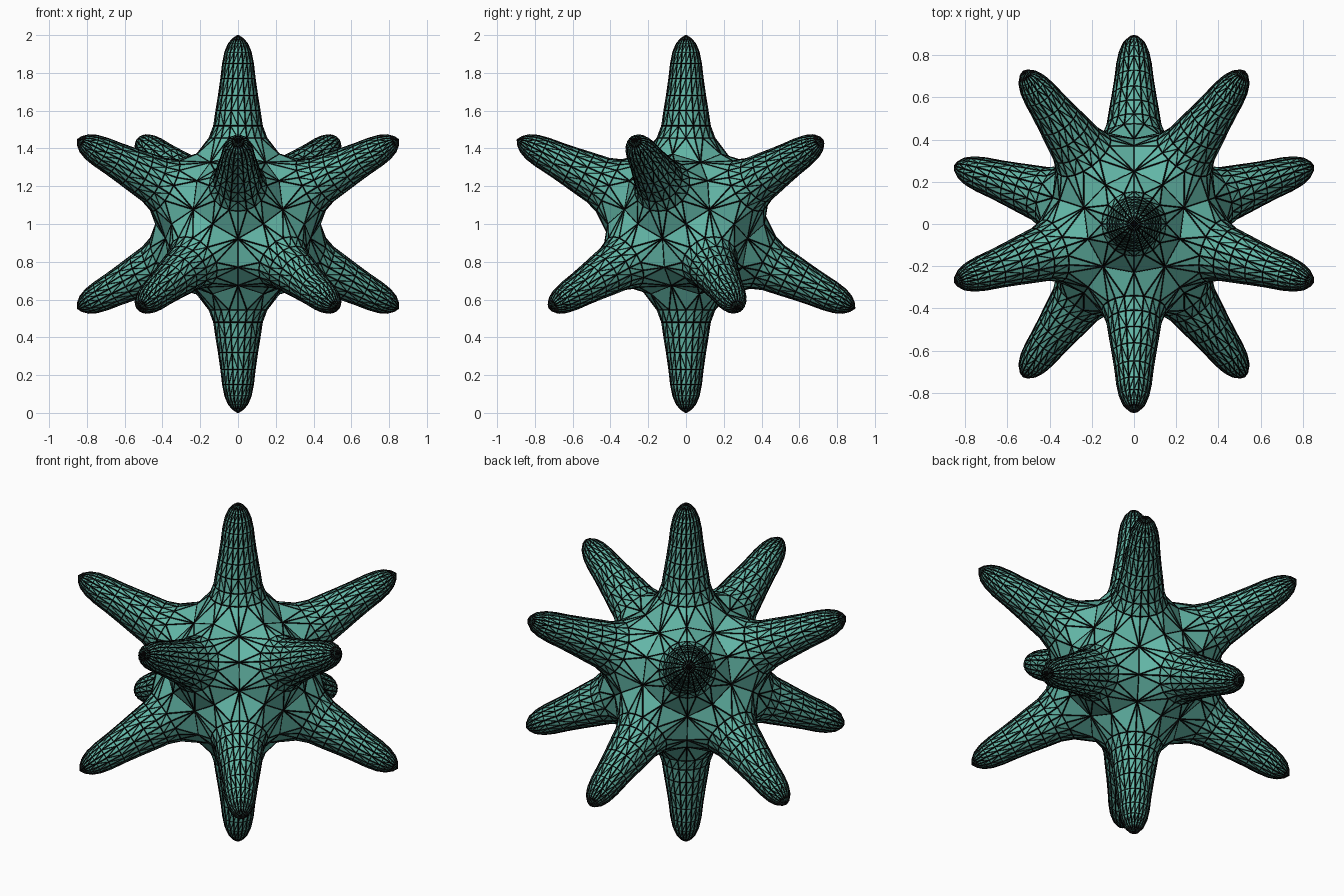
import bpy, bmesh
from math import sin, cos, pi, sqrt, radians
from mathutils import Vector

cube = bpy.data.objects.get("Cube")
if cube:
    bpy.data.objects.remove(cube, do_unlink=True)

SIDES = 20
CENTRE = Vector((0, 0, 1))
LINE_RADIUS = 0.0035

# Spike profile from tip to root: distance along the axis, radius
PROFILE = [(0.985, 0.024), (0.955, 0.05), (0.91, 0.069), (0.85, 0.081),
           (0.77, 0.09), (0.68, 0.103), (0.6, 0.116), (0.52, 0.128), (0.455, 0.152)]
# Valley points shared with the neighbouring spikes
EDGE_ANGLE, EDGE_RADIUS = radians(31.717), 0.435
FACE_ANGLE, FACE_RADIUS = radians(37.377), 0.41

# Twelve evenly spread spike directions: two poles and two staggered rings
axes = [Vector((0, 0, 1)), Vector((0, 0, -1))]
for k in range(5):
    a = 2 * pi * k / 5
    ring = Vector((2 * sin(a), -2 * cos(a), 1)) / sqrt(5)
    axes += [ring, -ring]


def add_spike(bm, axis):
    """Loft one spike from its tip down to the valley line around it."""
    near = next(b for b in axes if 0.3 < axis.dot(b) < 0.6)
    u = (near - axis * axis.dot(near)).normalized()
    v = axis.cross(u)

    def point(h, w, angle):
        return CENTRE + axis * h + (u * cos(angle) + v * sin(angle)) * w

    def valley(step):
        angle = 2 * pi * step / 10
        tilt, r = (FACE_ANGLE, FACE_RADIUS) if step % 2 else (EDGE_ANGLE, EDGE_RADIUS)
        return point(r * cos(tilt), r * sin(tilt), angle)

    rings = [[bm.verts.new(point(h, w, 2 * pi * i / SIDES)) for i in range(SIDES)]
             for h, w in PROFILE]
    base = [bm.verts.new(valley(k)) for k in range(10)]
    tip = bm.verts.new(CENTRE + axis)

    for i in range(SIDES):
        j = (i + 1) % SIDES
        bm.faces.new((tip, rings[0][i], rings[0][j]))
        for upper, lower in zip(rings, rings[1:]):
            bm.faces.new((upper[i], lower[i], lower[j], upper[j]))

    # Coarse valley facets fanning into the finer spike root
    root = rings[-1]
    for k in range(10):
        a, m, b = (root[(2 * k + s) % SIDES] for s in range(3))
        p, q = base[k], base[(k + 1) % 10]
        bm.faces.new((a, p, m))
        bm.faces.new((m, p, q))
        bm.faces.new((m, q, b))


def add_line(bm, edge, scale):
    """Lay a thin raised strut along one edge of the body."""
    start, end = (v.co for v in edge.verts)
    along = end - start
    radius = min(LINE_RADIUS, 0.08 * along.length) * scale
    out = sum((f.normal for f in edge.link_faces), Vector()).normalized()
    side = along.normalized().cross(out)
    offsets = (side * radius, out * radius, -side * radius)
    rails = [[bm.verts.new(p + o) for o in offsets] for p in (start, end)]
    for i in range(3):
        j = (i + 1) % 3
        bm.faces.new((rails[0][i], rails[1][i], rails[1][j], rails[0][j]))


def finish(bm, name, colour_name, colour):
    """Turn a bmesh into a named object with one flat colour."""
    mesh = bpy.data.meshes.new(name)
    bmesh.ops.recalc_face_normals(bm, faces=bm.faces)
    bm.to_mesh(mesh)
    bm.free()
    mat = bpy.data.materials.new(colour_name)
    mat.use_nodes = True
    mat.diffuse_color = colour
    mat.node_tree.nodes["Principled BSDF"].inputs["Base Color"].default_value = colour
    mesh.materials.append(mat)
    bpy.context.collection.objects.link(bpy.data.objects.new(name, mesh))


# Spiked body, triangulated
body = bmesh.new()
for axis in axes:
    add_spike(body, axis)
bmesh.ops.remove_doubles(body, verts=body.verts, dist=0.002)
bmesh.ops.recalc_face_normals(body, faces=body.faces)
diagonals = set(bmesh.ops.triangulate(body, faces=body.faces)["edges"])
body.normal_update()

# Black lines along every edge, finer on the diagonals
lines = bmesh.new()
for edge in body.edges:
    add_line(lines, edge, 0.55 if edge in diagonals else 1)

finish(body, "spiked_body", "sea_green", (0.125, 0.475, 0.39, 1))
finish(lines, "edge_lines", "black", (0.002, 0.002, 0.002, 1))
